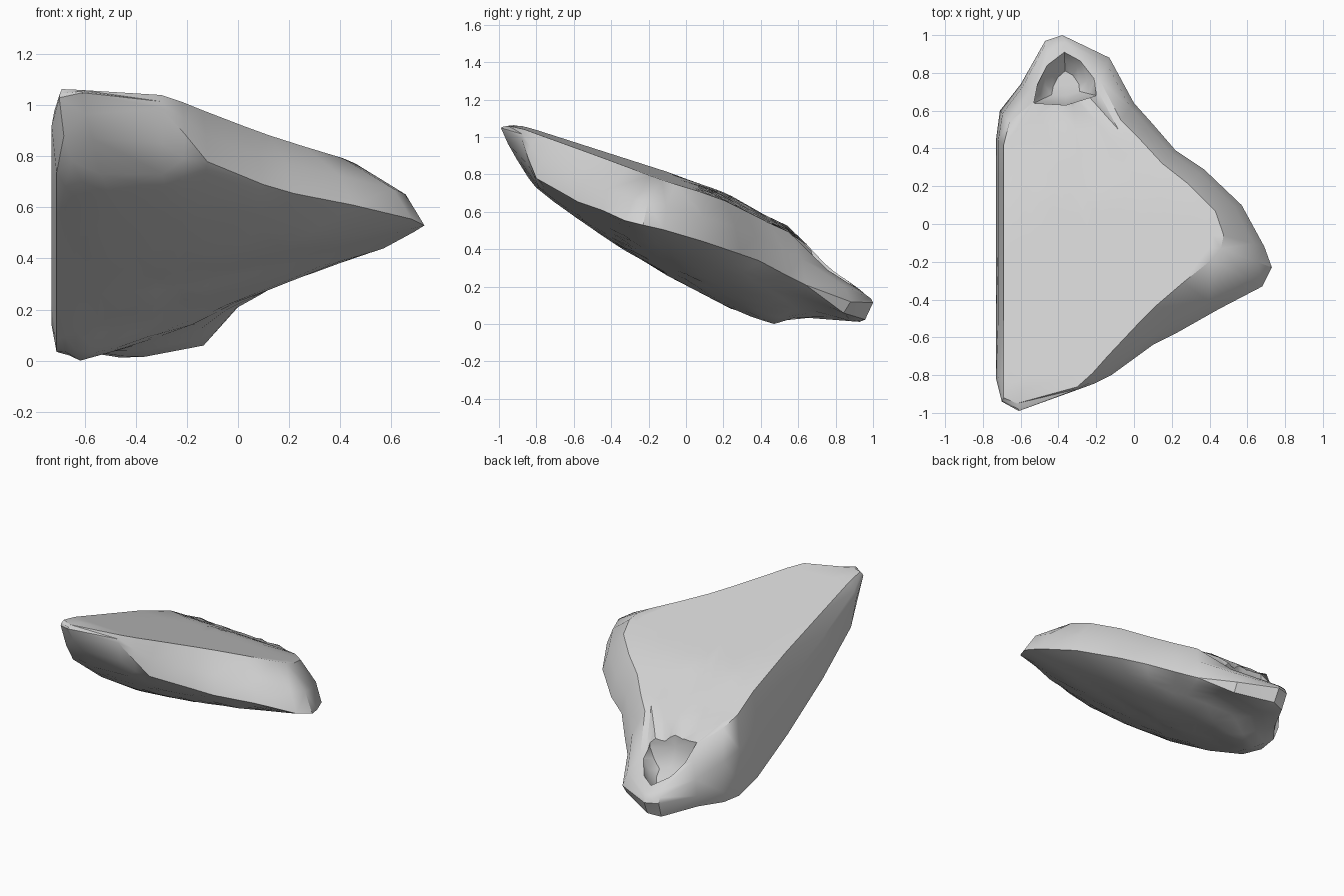
import bpy, bmesh, math
from mathutils import Vector

if "Cube" in bpy.data.objects:
    bpy.data.objects.remove(bpy.data.objects["Cube"])

stone = bpy.data.materials.new("stone_grey")
stone.use_nodes = True
GREY = (0.65, 0.65, 0.65, 1)
stone.diffuse_color = GREY
stone.node_tree.nodes["Principled BSDF"].inputs["Base Color"].default_value = GREY

# Widest outline of the slab, counterclockwise from the high front corner
RIM = [(-.61, -.99, 1.06), (-.30, -.878, 1.0), (-.21, -.845, .90), (-.12, -.80, .79),
       (.10, -.64, .70), (.22, -.58, .665), (.45, -.45, .62), (.68, -.33, .565),
       (.73, -.23, .54), (.69, -.12, .515), (.57, .10, .45), (.37, .29, .385),
       (.22, .39, .35), (.09, .54, .27), (.0, .64, .22), (-.13, .88, .13),
       (-.38, 1.0, .125), (-.47, .97, .13), (-.60, .74, .13), (-.71, .60, .13),
       (-.73, .45, .15), (-.73, .25, .25), (-.73, -.1, .43), (-.73, -.5, .68),
       (-.73, -.82, .93), (-.70, -.94, 1.04)]
# Edge of the flat sloping top, one point for each outline point
CROWN = [(-.62, -.95), (-.30, -.862), (-.22, -.79), (-.14, -.70),
         (.02, -.53), (.12, -.43), (.26, -.31), (.41, -.19),
         (.46, -.13), (.475, -.06), (.43, .07), (.29, .21),
         (.15, .32), (.03, .45), (-.07, .55), (-.18, .76),
         (-.36, .96), (-.46, .92), (-.55, .71), (-.66, .54), (-.69, .42),
         (-.69, .25), (-.69, -.1), (-.69, -.5), (-.69, -.80), (-.69, -.92)]
# Height of the top along the depth
TOP = [(-.88, 1.07), (.12, .75), (.2, .715), (.3, .66), (.4, .60), (.54, .535),
       (.64, .455), (.69, .36), (.85, .26), (1, .15)]
# Height of the lower edge of the steep side wall along the depth
KEEL = [(-1, 1.05), (-.85, .8), (-.73, .69), (-.53, .54), (-.3, .38), (-.1, .27),
        (0, .195), (.2, .11), (.27, .08), (.35, .025), (.47, -.012), (.65, .03),
        (.8, .055), (1, .05)]


def interp(table, y):
    """Piecewise linear lookup in rows of (y, value)."""
    if y <= table[0][0]:
        return table[0][1]
    for (a, u), (b, v) in zip(table, table[1:]):
        if y <= b:
            return u + (v - u) * (y - a) / (b - a)
    return table[-1][1]


RIGHT_X = [(y, x) for x, y, z in RIM[:17]]
RIGHT_Z = [(y, z) for x, y, z in RIM[:17]]


def top_z(x, y):
    """Sloping top, slightly tilted to one side."""
    return interp(TOP, y) - .045 * (x + .6)


def bottom_z(x, y):
    """Underside, ruled from the keel to the opposite outline, with a belly."""
    width = interp(RIGHT_X, y) + .70
    t = min(1, max(0, (x + .70) / max(width, .05)))
    low = interp(KEEL, y) + .04 * max(0, 1 - (x + .70) / .09) * (y > .3)
    high = interp(RIGHT_Z, y) - .07 * min(1, max(0, (y - .6) / .25))
    return low + (high - low) * t - .13 * t * (1 - t)


def shrink(points, s, height):
    """Copy a ring towards the middle and drop it on a surface."""
    cx, cy = -.25, -.05
    ring = []
    for p in points:
        x, y = p[0] + (cx - p[0]) * s, p[1] + (cy - p[1]) * s
        ring.append((x, y, height(x, y)))
    return ring


def shell(name, rings):
    """Closed skin over a stack of rings with the same point count."""
    bm = bmesh.new()
    loops = [[bm.verts.new(p) for p in r] for r in rings]
    n = len(loops[0])
    for a, b in zip(loops, loops[1:]):
        for i in range(n):
            j = (i + 1) % n
            bm.faces.new((a[i], a[j], b[j], b[i]))
    for loop in (loops[0], loops[-1]):
        mid = sum((v.co for v in loop), Vector()) / n
        hub = bm.verts.new(mid)
        for i in range(n):
            bm.faces.new((loop[i], loop[(i + 1) % n], hub))
    bmesh.ops.triangulate(bm, faces=bm.faces[:])
    bmesh.ops.recalc_face_normals(bm, faces=bm.faces[:])
    mesh = bpy.data.meshes.new(name)
    bm.to_mesh(mesh)
    bm.free()
    obj = bpy.data.objects.new(name, mesh)
    bpy.context.collection.objects.link(obj)
    mesh.materials.append(stone)
    return obj


# Rock slab: underside, outline, rounded shoulder, sloping top
crown = [(x, y, top_z(x, y)) for x, y in CROWN]
shoulder = [(r[0] + (c[0] - r[0]) * .27, r[1] + (c[1] - r[1]) * .27,
             r[2] + (c[2] - r[2]) * .5) for r, c in zip(RIM, crown)]
under = [shrink(RIM, s, bottom_z) for s in (.85, .7, .55, .4, .3, .2, .11, .04)]
upper = [shrink(CROWN, s, top_z) for s in (.08, .17, .27, .34, .45, .6, .8)]
slab = shell("rock_slab", under + [RIM, shoulder, crown] + upper)

# Bowl-shaped hollow near the low end
MOUTH = [(-.53, .64), (-.36, .63), (-.20, .68), (-.21, .77), (-.28, .87),
         (-.37, .92), (-.46, .84), (-.51, .74)]


def hollow_ring(s, lift):
    return [(x + (-.36 - x) * s, y + (.72 - y) * s, .25 - .5 * (y - .66) + lift)
            for x, y in MOUTH]


cutter = shell("hollow_cutter", [hollow_ring(.55, -.02), hollow_ring(.25, .03),
                                 hollow_ring(0, .10), hollow_ring(-.02, .5)])
cutter.hide_render = True
cut = slab.modifiers.new("hollow", 'BOOLEAN')
cut.operation = 'DIFFERENCE'
cut.solver = 'EXACT'
cut.object = cutter
bpy.ops.object.select_all(action='DESELECT')
bpy.context.view_layer.objects.active = slab
slab.select_set(True)
bpy.ops.object.modifier_apply(modifier=cut.name)
bpy.data.objects.remove(cutter)

# Rest on the ground and smooth the soft faces
lowest = min(v.co.z for v in slab.data.vertices)
for v in slab.data.vertices:
    v.co.z -= lowest
bpy.ops.object.shade_smooth_by_angle(angle=math.radians(35))
